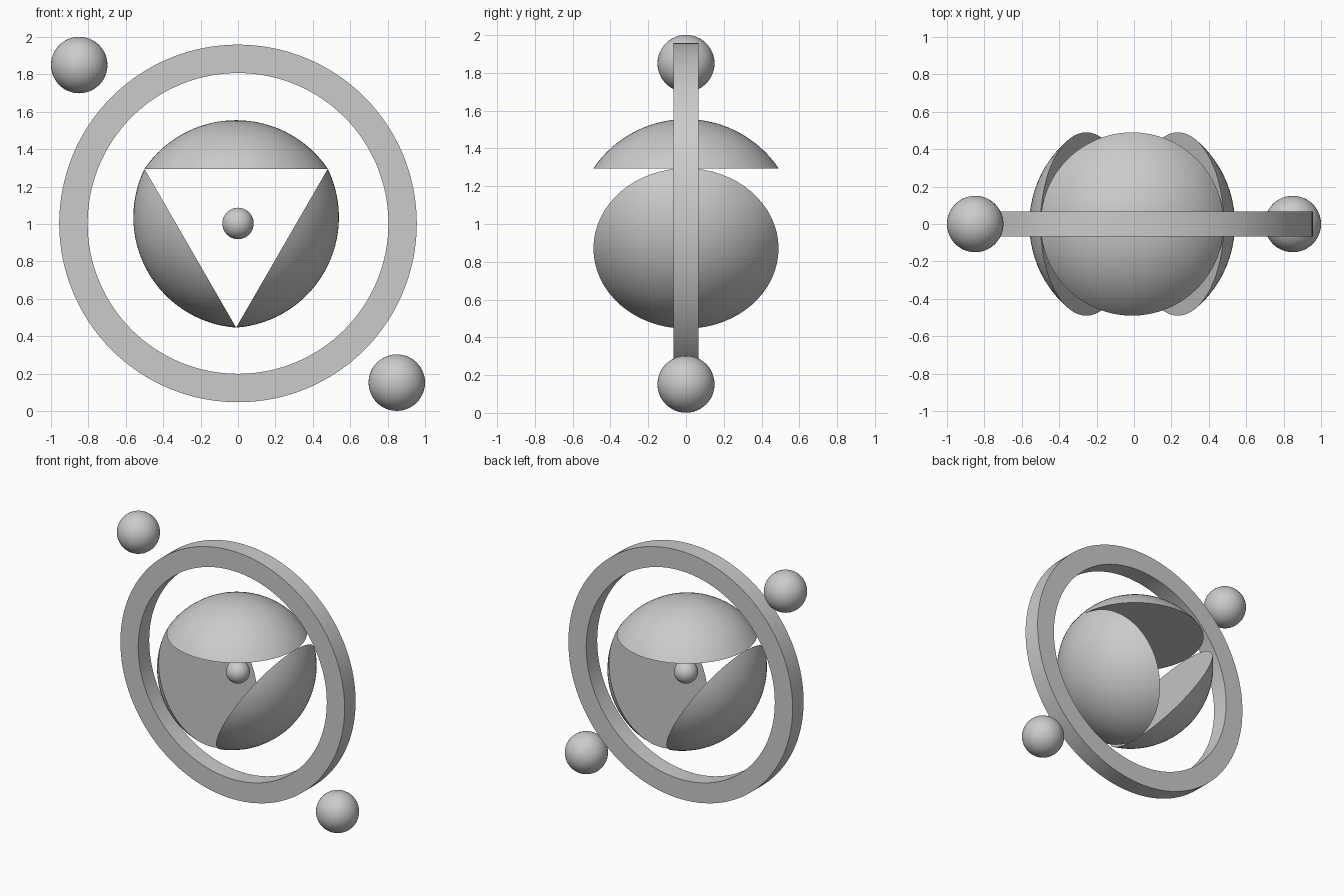
import bpy, bmesh, math
from mathutils import Matrix, Vector

cube = bpy.data.objects.get("Cube")
if cube:
    bpy.data.objects.remove(cube, do_unlink=True)

# Single grey finish
GREY = (0.6, 0.6, 0.6, 1.0)
grey = bpy.data.materials.new("plain_grey")
grey.use_nodes = True
grey.diffuse_color = GREY
grey.node_tree.nodes["Principled BSDF"].inputs["Base Color"].default_value = GREY


def finish(bm, name, location):
    """Turn a bmesh into a smooth-shaded object with sharp rims."""
    bmesh.ops.recalc_face_normals(bm, faces=bm.faces)
    mesh = bpy.data.meshes.new(name)
    bm.to_mesh(mesh)
    bm.free()
    mesh.materials.append(grey)
    obj = bpy.data.objects.new(name, mesh)
    obj.location = location
    bpy.context.collection.objects.link(obj)
    bpy.ops.object.select_all(action="DESELECT")
    obj.select_set(True)
    bpy.context.view_layer.objects.active = obj
    bpy.ops.object.shade_smooth_by_angle(angle=math.radians(30))
    return obj


def ball(name, location, radius):
    bm = bmesh.new()
    bmesh.ops.create_uvsphere(bm, u_segments=48, v_segments=24, radius=radius)
    finish(bm, name, location)


def dome(name, centre, angle):
    """Spherical cap with a flat closed base, turned about the y axis."""
    radius, base, height = 0.592, 0.283, 0.26
    cut = radius - height
    bm = bmesh.new()
    bmesh.ops.create_uvsphere(bm, u_segments=64, v_segments=48, radius=radius)
    bmesh.ops.bisect_plane(bm, geom=bm.verts[:] + bm.edges[:] + bm.faces[:],
                           plane_co=(0, 0, cut), plane_no=(0, 0, 1), clear_inner=True)
    rim = [e for e in bm.edges if e.is_boundary]
    bmesh.ops.contextual_create(bm, geom=rim)
    bmesh.ops.translate(bm, verts=bm.verts, vec=(0, 0, base - cut))
    bmesh.ops.rotate(bm, verts=bm.verts, matrix=Matrix.Rotation(angle, 3, "Y"))
    finish(bm, name, centre)


def hoop(name, location, outer, inner, half_depth):
    """Flat-sided ring: a rectangular section spun around the y axis."""
    bm = bmesh.new()
    section = [bm.verts.new((r, y, 0)) for r, y in (
        (inner, -half_depth), (outer, -half_depth), (outer, half_depth), (inner, half_depth))]
    edges = [bm.edges.new((section[i], section[(i + 1) % 4])) for i in range(4)]
    bmesh.ops.spin(bm, geom=section + edges, axis=(0, 1, 0), cent=(0, 0, 0),
                   angle=math.tau, steps=128)
    bmesh.ops.remove_doubles(bm, verts=bm.verts, dist=0.0005)
    finish(bm, name, location)


# Outer ring
hoop("outer_ring", (0, 0, 1.003), 0.956, 0.804, 0.067)

# Three domes whose flat bases enclose a triangular opening
core = Vector((-0.01, 0, 1.012))
for i, name in enumerate(("top_dome", "lower_left_dome", "lower_right_dome")):
    dome(name, core, i * math.tau / 3)

# Centre ball and the two outlying balls
ball("centre_ball", (0, 0, 1.003), 0.084)
ball("upper_right_ball", (-0.849, 0, 1.85), 0.151)
ball("lower_left_ball", (0.849, 0, 0.152), 0.151)
